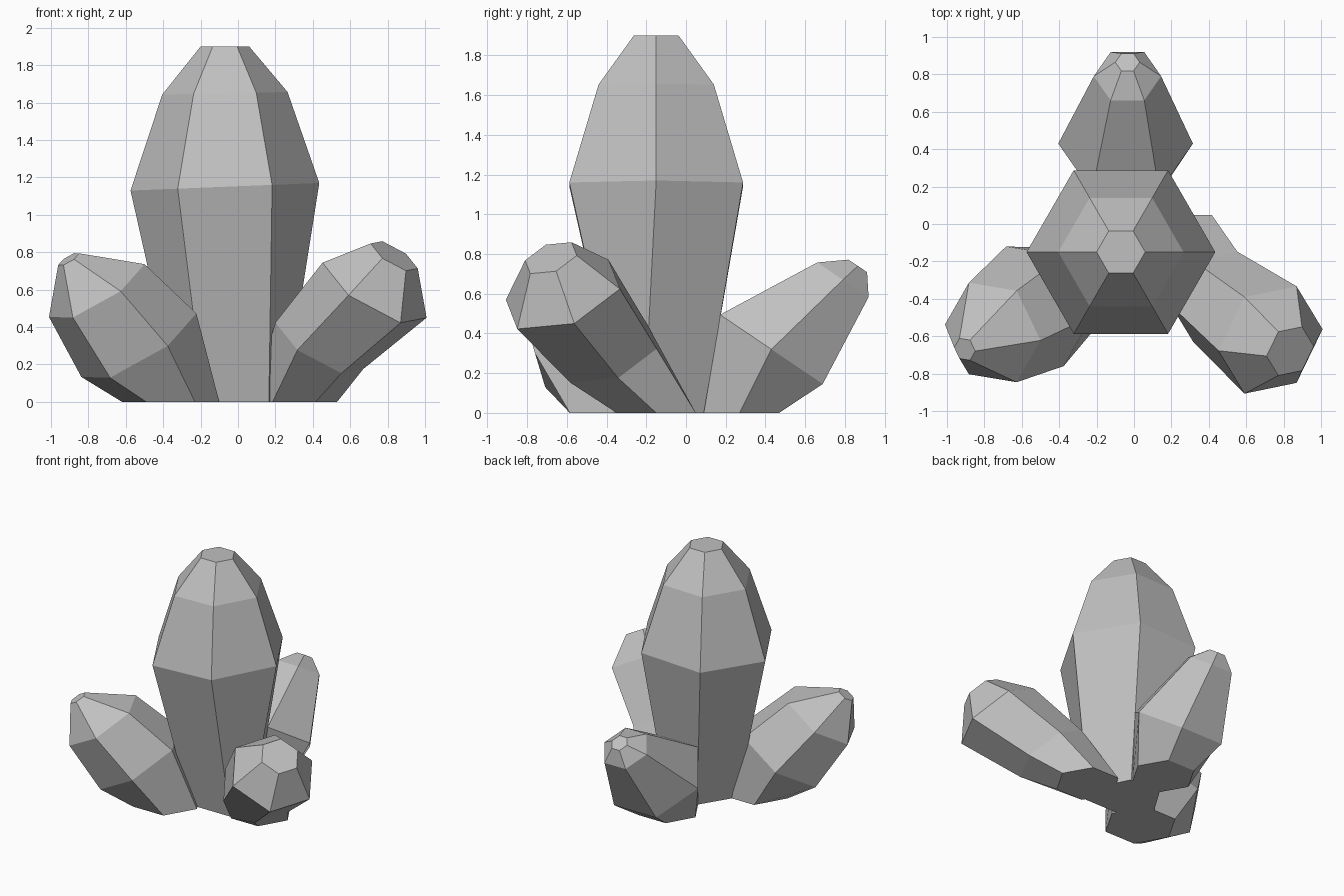
import bpy, bmesh, math
from mathutils import Vector

cube = bpy.data.objects.get("Cube")
if cube:
    bpy.data.objects.remove(cube, do_unlink=True)

# One stone colour for every crystal
GREY = (0.53, 0.53, 0.53, 1)
stone = bpy.data.materials.new("grey_stone")
stone.use_nodes = True
stone.diffuse_color = GREY
stone.node_tree.nodes["Principled BSDF"].inputs["Base Color"].default_value = GREY

UP = (0, 0, 1)


def hexagon(centre, radius, axis=UP):
    """Six points round an axis, with the first one towards +x."""
    n = Vector(axis).normalized()
    u = Vector((1, 0, 0))
    u = (u - n * u.dot(n)).normalized()
    v = n.cross(u)
    angles = [i * math.pi / 3 for i in range(6)]
    return [Vector(centre) + (u * math.cos(a) + v * math.sin(a)) * radius for a in angles]


def crystal(name, rings):
    """Loft hexagonal rings from base to tip and close both ends."""
    bm = bmesh.new()
    loops = [[bm.verts.new(p) for p in ring] for ring in rings]
    for low, high in zip(loops, loops[1:]):
        for i in range(6):
            j = (i + 1) % 6
            bm.faces.new((low[i], low[j], high[j], high[i]))
    bm.faces.new(loops[0][::-1])
    bm.faces.new(loops[-1])
    bmesh.ops.recalc_face_normals(bm, faces=bm.faces)
    mesh = bpy.data.meshes.new(name)
    bm.to_mesh(mesh)
    bm.free()
    mesh.materials.append(stone)
    bpy.context.collection.objects.link(bpy.data.objects.new(name, mesh))


# Tall central crystal on a slightly uneven foot
foot = [(0.25, -0.21), (0.1, 0.09), (-0.16, 0.09), (-0.32, -0.17), (-0.18, -0.33), (0.165, -0.33)]
lean = (-0.04, 0, 1)
crystal("main_crystal", [
    [Vector((x, y, 0)) for x, y in foot],
    hexagon((-0.07, -0.15, 1.15), 0.505, lean),
    hexagon((-0.07, -0.15, 1.65), 0.335, (-0.02, 0, 1)),
    hexagon((-0.07, -0.15, 1.9), 0.13),
])

# Three short crystals leaning outwards
tilt = (0, 0.56, 0.83)
crystal("back_crystal", [
    hexagon((-0.04, 0.27, 0), 0.23),
    hexagon((-0.045, 0.43, 0.32), 0.36, tilt),
    hexagon((-0.035, 0.79, 0.67), 0.18, tilt),
    hexagon((-0.035, 0.865, 0.74), 0.065, tilt),
])

tilt = (0.5, -0.32, 0.82)
crystal("left_crystal", [
    hexagon((0.3, -0.15, 0), 0.23),
    hexagon((0.435, -0.39, 0.3), 0.27, tilt),
    hexagon((0.73, -0.62, 0.597), 0.32, tilt),
    hexagon((0.835, -0.68, 0.78), 0.145, tilt),
])

tilt = (-0.5, -0.25, 0.83)
crystal("right_crystal", [
    hexagon((-0.36, -0.36, 0), 0.26),
    hexagon((-0.53, -0.44, 0.303), 0.355, tilt),
    hexagon((-0.755, -0.58, 0.595), 0.295, tilt),
    hexagon((-0.905, -0.67, 0.763), 0.065, tilt),
])
